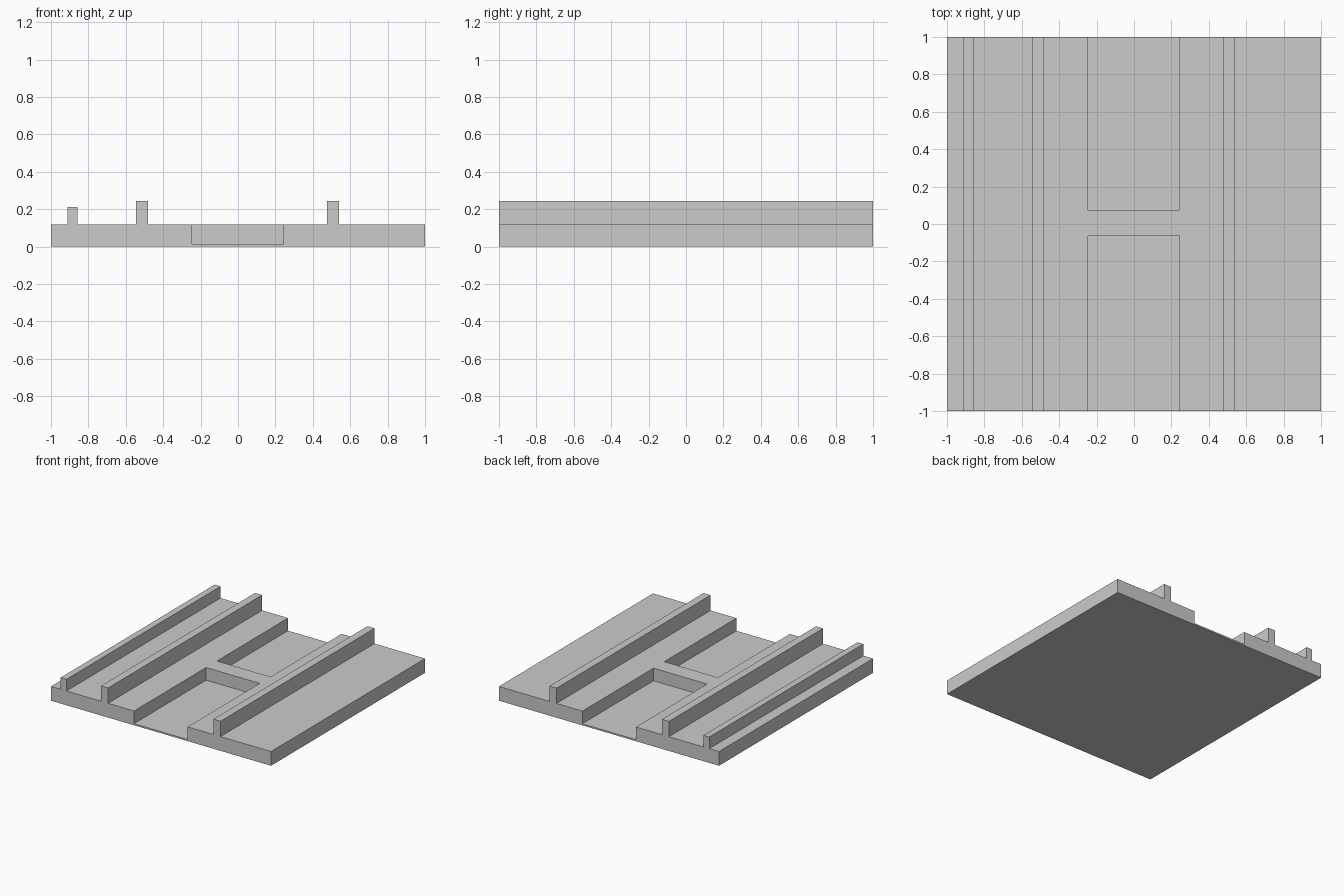
import bpy
import bmesh

if "Cube" in bpy.data.objects:
    bpy.data.objects.remove(bpy.data.objects["Cube"])

SLAB_TOP = 0.117
POCKET_FLOOR = 0.013
POCKET_X = (-0.245, 0.242)

# Ribs along the slab: left x, right x, top z
RIBS = [(-0.912, -0.859, 0.213), (-0.545, -0.481, 0.243), (0.477, 0.541, 0.243)]


def extrude_profile(name, points, y0, y1):
    """Extrude a closed x-z outline along y into a solid object."""
    bm = bmesh.new()
    face = bm.faces.new([bm.verts.new((x, y0, z)) for x, z in points])
    result = bmesh.ops.extrude_face_region(bm, geom=[face])
    verts = [v for v in result["geom"] if isinstance(v, bmesh.types.BMVert)]
    bmesh.ops.translate(bm, verts=verts, vec=(0, y1 - y0, 0))
    bmesh.ops.recalc_face_normals(bm, faces=bm.faces)
    mesh = bpy.data.meshes.new(name)
    bm.to_mesh(mesh)
    bm.free()
    obj = bpy.data.objects.new(name, mesh)
    bpy.context.collection.objects.link(obj)
    return obj


# Slab with its three raised ribs, as one cross-section
outline = [(1, 0), (-1, 0), (-1, SLAB_TOP)]
for left, right, top in RIBS:
    outline += [(left, SLAB_TOP), (left, top), (right, top), (right, SLAB_TOP)]
outline.append((1, SLAB_TOP))
slab = extrude_profile("ribbed_slab", outline, -1, 1)

# Front and back pockets, open at the slab ends, leaving a bridge between them
x0, x1 = POCKET_X
pocket = [(x0, POCKET_FLOOR), (x1, POCKET_FLOOR), (x1, 0.3), (x0, 0.3)]
for name, y0, y1 in [("front_pocket_cutter", -1.1, -0.064),
                     ("back_pocket_cutter", 0.076, 1.1)]:
    cutter = extrude_profile(name, pocket, y0, y1)
    cutter.hide_render = True
    cutter.display_type = 'WIRE'
    cut = slab.modifiers.new(name, 'BOOLEAN')
    cut.operation = 'DIFFERENCE'
    cut.solver = 'EXACT'
    cut.object = cutter
